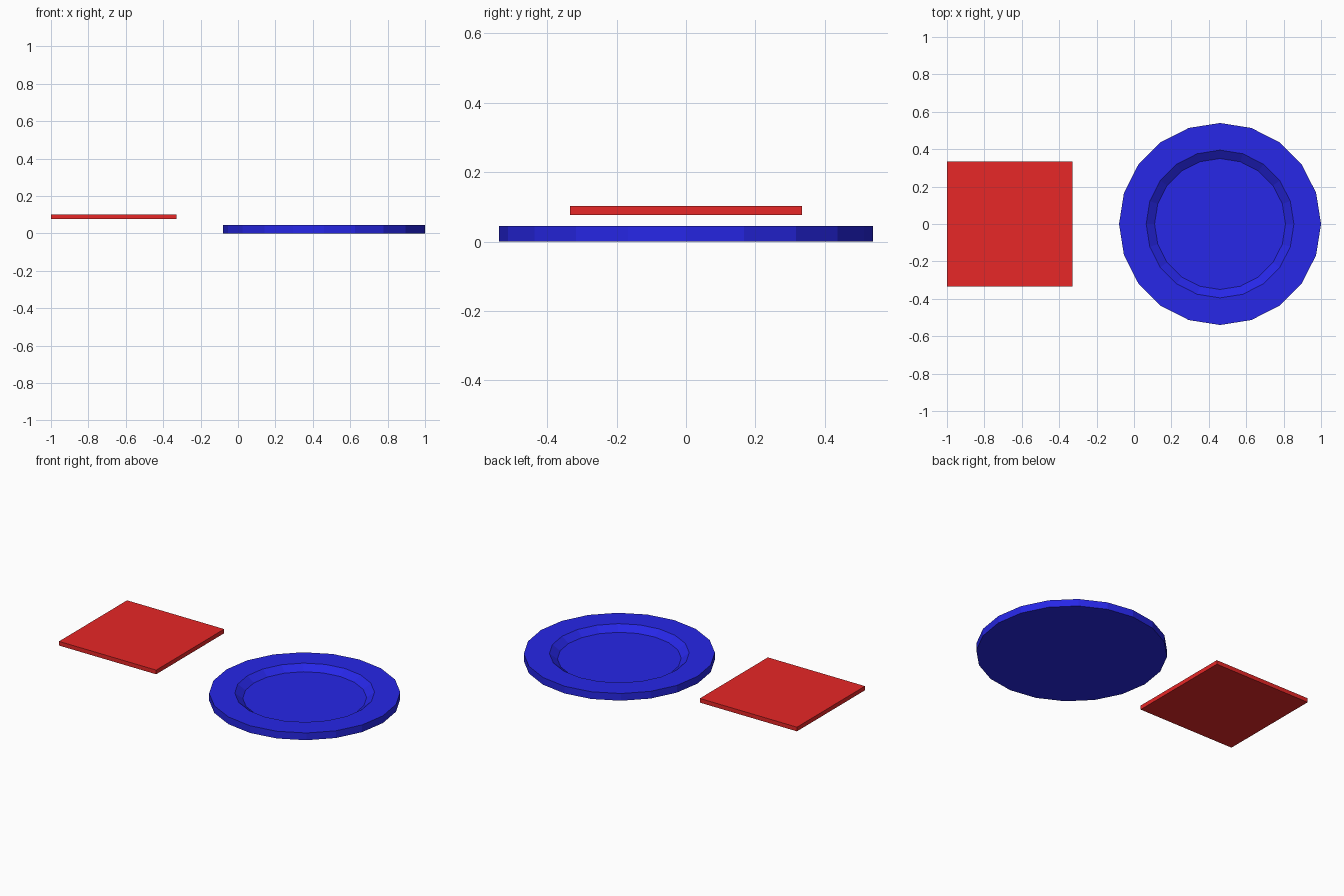
import bpy, bmesh
from math import cos, sin, pi

if "Cube" in bpy.data.objects:
    bpy.data.objects.remove(bpy.data.objects["Cube"])


def finish(name, bm, color, loc):
    bmesh.ops.recalc_face_normals(bm, faces=bm.faces[:])
    mesh = bpy.data.meshes.new(name)
    bm.to_mesh(mesh)
    bm.free()
    mat = bpy.data.materials.new(name + "_color")
    mat.diffuse_color = color
    mat.use_nodes = True
    mat.node_tree.nodes["Principled BSDF"].inputs["Base Color"].default_value = mat.diffuse_color
    mesh.materials.append(mat)
    obj = bpy.data.objects.new(name, mesh)
    obj.location = loc
    bpy.context.collection.objects.link(obj)
    return obj


# Blue plate: 20-sided lathe of (radius, height), with a recessed floor
SIDES = 20
profile = [(0.54, 0.0), (0.54, 0.045), (0.395, 0.045), (0.35, 0.012)]
bm = bmesh.new()
rings = [[bm.verts.new((r * cos(2 * pi * i / SIDES), r * sin(2 * pi * i / SIDES), z))
          for i in range(SIDES)] for r, z in profile]
for a, b in zip(rings, rings[1:]):
    for i in range(SIDES):
        j = (i + 1) % SIDES
        bm.faces.new((a[i], a[j], b[j], b[i]))
bm.faces.new(rings[0])
bm.faces.new(rings[-1])
finish("plate", bm, (0.02, 0.02, 0.8, 1), (0.46, 0, 0))

# Red square slab, floating beside the plate
bm = bmesh.new()
bmesh.ops.create_cube(bm, size=1)
bmesh.ops.scale(bm, vec=(0.67, 0.67, 0.026), verts=bm.verts[:])
finish("square_slab", bm, (0.8, 0.02, 0.02, 1), (-0.665, 0, 0.089))
